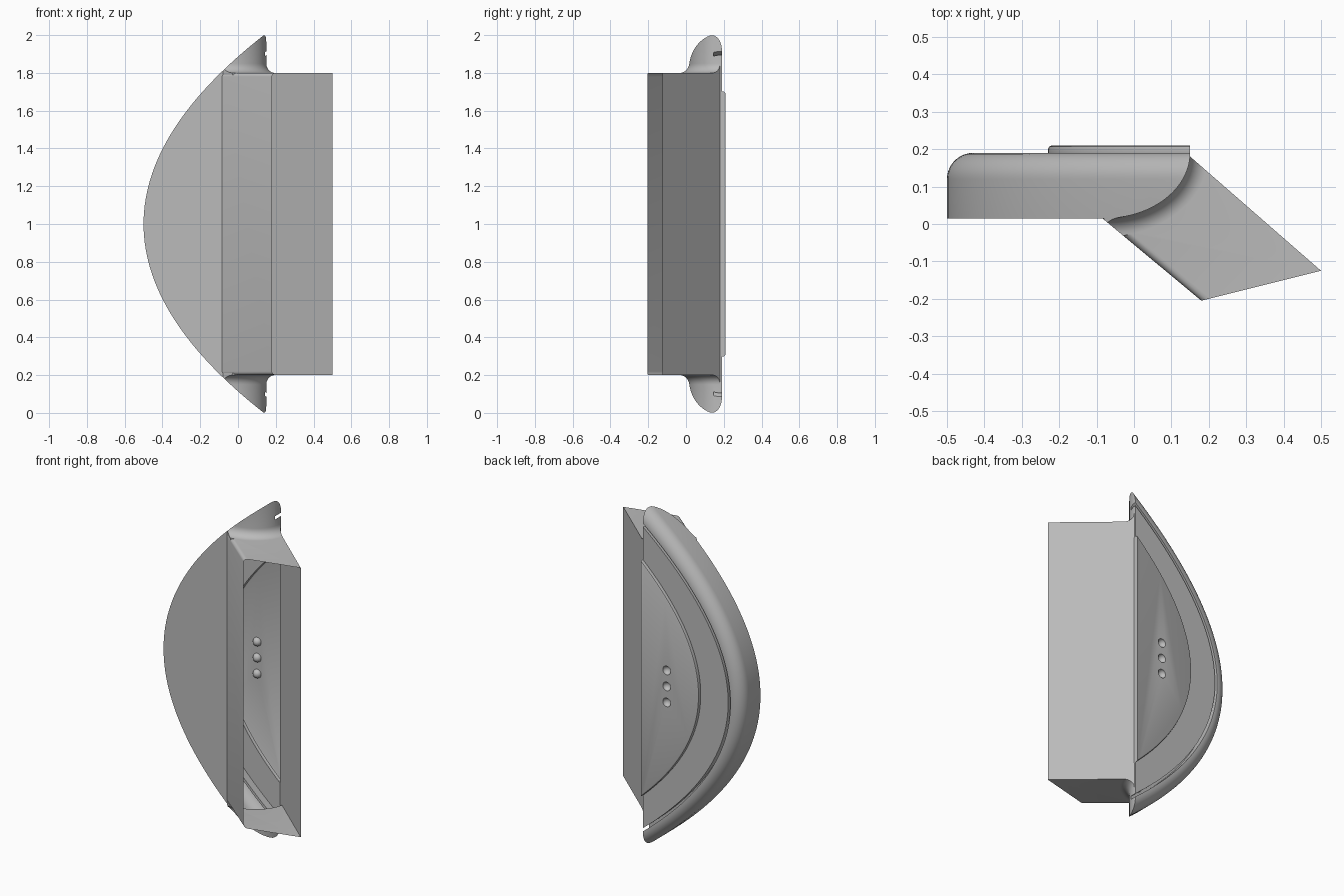
import bpy, bmesh
from math import sin, cos, pi, sqrt, radians
from mathutils import Vector

cube = bpy.data.objects.get("Cube")
if cube:
    bpy.data.objects.remove(cube, do_unlink=True)

grey = bpy.data.materials.new("plain_grey")
grey.use_nodes = True
grey.diffuse_color = (0.5, 0.5, 0.5, 1)
grey.node_tree.nodes["Principled BSDF"].inputs["Base Color"].default_value = (0.5, 0.5, 0.5, 1)


def loft(name, rings):
    """Closed solid through rings with equal point counts."""
    bm = bmesh.new()
    loops = [[bm.verts.new(p) for p in ring] for ring in rings]
    n = len(loops[0])
    for a, b in zip(loops, loops[1:]):
        for i in range(n):
            j = (i + 1) % n
            bm.faces.new((a[i], a[j], b[j], b[i]))
    bm.faces.new(loops[0])
    bm.faces.new(loops[-1])
    bmesh.ops.recalc_face_normals(bm, faces=bm.faces)
    me = bpy.data.meshes.new(name)
    bm.to_mesh(me)
    bm.free()
    ob = bpy.data.objects.new(name, me)
    me.materials.append(grey)
    bpy.context.collection.objects.link(ob)
    return ob


def combine(ob, other, operation):
    """Apply a boolean and discard the second solid."""
    mod = ob.modifiers.new("bool", 'BOOLEAN')
    mod.operation = operation
    mod.solver = 'EXACT'
    mod.object = other
    bpy.ops.object.select_all(action='DESELECT')
    bpy.context.view_layer.objects.active = ob
    ob.select_set(True)
    bpy.ops.object.modifier_apply(modifier=mod.name)
    bpy.data.objects.remove(other, do_unlink=True)


def bow(y, inset, apex=-0.5, a=0.637, reach=1.2, steps=72):
    """Parabolic edge at depth y, moved inwards along its normal."""
    pts = []
    for i in range(steps + 1):
        t = reach * (2 * i / steps - 1)
        k = inset / sqrt(1 + (2 * a * t) ** 2)
        pts.append((apex + a * t * t + k, y, 1 + t - 2 * a * t * k))
    return pts


CX, CY, RX, RY = -0.08, 0.19, 0.23, 0.175


def nose(grow=0.0, steps=24):
    """Quarter ellipse where the body turns towards the back."""
    return [(CX + (RX + grow) * sin(q), CY - (RY + grow) * cos(q))
            for q in (i / steps * pi / 2 for i in range(steps + 1))]


def at_z(points, z):
    return [(x, y, z) for x, y in points]


# Body: bowed slab with a rounded back edge, trimmed by the nose curve
R = 0.07
layers = [(0.015, 0)] + [(0.12 + R * sin(q), R * (1 - cos(q)))
                         for q in (i / 10 * pi / 2 for i in range(11))]
body = loft("body_shell", [bow(y, d) for y, d in layers])
trim = [(-0.7, 0.0), (CX, 0.0)] + nose() + [(0.15, 0.3), (-0.7, 0.3)]
combine(body, loft("trim", [at_z(trim, z) for z in (-0.5, 2.5)]), 'INTERSECT')

# Raised back panel
panel = loft("panel", [bow(y, d, apex=-0.23, a=0.775, reach=0.9)
                       for y, d in ((0.16, 0), (0.2, 0), (0.207, 0.003), (0.21, 0.01))])
side = [(-0.6, 0.0), (0.15, 0.0), (0.15, 0.4), (-0.6, 0.4)]
combine(panel, loft("side", [at_z(side, z) for z in (-0.5, 2.5)]), 'INTERSECT')
combine(body, panel, 'UNION')

# Groove between rim and back
groove = loft("groove", [bow(y, 0.075) + bow(y, 0.09)[::-1] for y in (0.145, 0.3)])
combine(body, groove, 'DIFFERENCE')

# Slanted duct with softened front edges
foot = [(-0.085, 0.0155), (0.18, -0.205), (0.5, -0.125),
        (0.148, 0.182), (0.1, 0.15), (-0.07, 0.06)]
duct = loft("duct", [at_z(foot, z) for z in (0.2, 1.8)])
bm = bmesh.new()
bm.from_mesh(duct.data)
wall = Vector((-0.22, -0.265, 0)).normalized()
edges = [e for e in bm.edges
         if abs(e.verts[0].co.z - e.verts[1].co.z) < 0.01
         and any(f.normal.dot(wall) > 0.98 for f in e.link_faces)]
bmesh.ops.bevel(bm, geom=edges, offset=0.02, segments=4, profile=0.5, affect='EDGES')
bm.to_mesh(duct.data)
bm.free()
combine(body, duct, 'UNION')

# Fillets where the duct ends meet the nose
F = 0.05
curve = [(0.0, F)] + [(F * (1 - cos(q)), F * (1 - sin(q)))
                      for q in (i / 8 * pi / 2 for i in range(9))]
for s in (-1, 1):
    rings = []
    for k, (h, o) in enumerate(curve):
        z = 0.79 if k == 0 else 0.8 + h
        rings.append(at_z(nose(o) + [(CX, CY)], 1 + s * z))
    fillet = loft("fillet", rings)
    combine(fillet, loft("duct_clip", [at_z(foot, 1 + s * z) for z in (0.7, 0.95)]), 'INTERSECT')
    combine(fillet, loft("bow_clip", [bow(y, 0.001) for y in (-0.2, 0.186)]), 'INTERSECT')
    combine(body, fillet, 'UNION')

# Three round dimples in the panel
for z in (0.905, 1.0, 1.095):
    bpy.ops.mesh.primitive_uv_sphere_add(segments=24, ring_count=12, radius=0.026,
                                         location=(-0.02, 0.212, z))
    combine(body, bpy.context.object, 'DIFFERENCE')

# Open the duct mouth so the shell is hollow
bm = bmesh.new()
bm.from_mesh(body.data)
mouth = Vector((0.08, -0.32, 0)).normalized()
gone = [f for f in bm.faces if f.normal.dot(mouth) > 0.99
        and f.calc_center_median().y < -0.1]
bmesh.ops.delete(bm, geom=gone, context='FACES')
for f in bm.faces:
    f.material_index = 0
bm.to_mesh(body.data)
bm.free()
body.data.materials.clear()
body.data.materials.append(grey)

bpy.ops.object.select_all(action='DESELECT')
bpy.context.view_layer.objects.active = body
body.select_set(True)
bpy.ops.object.shade_smooth_by_angle(angle=radians(32))
